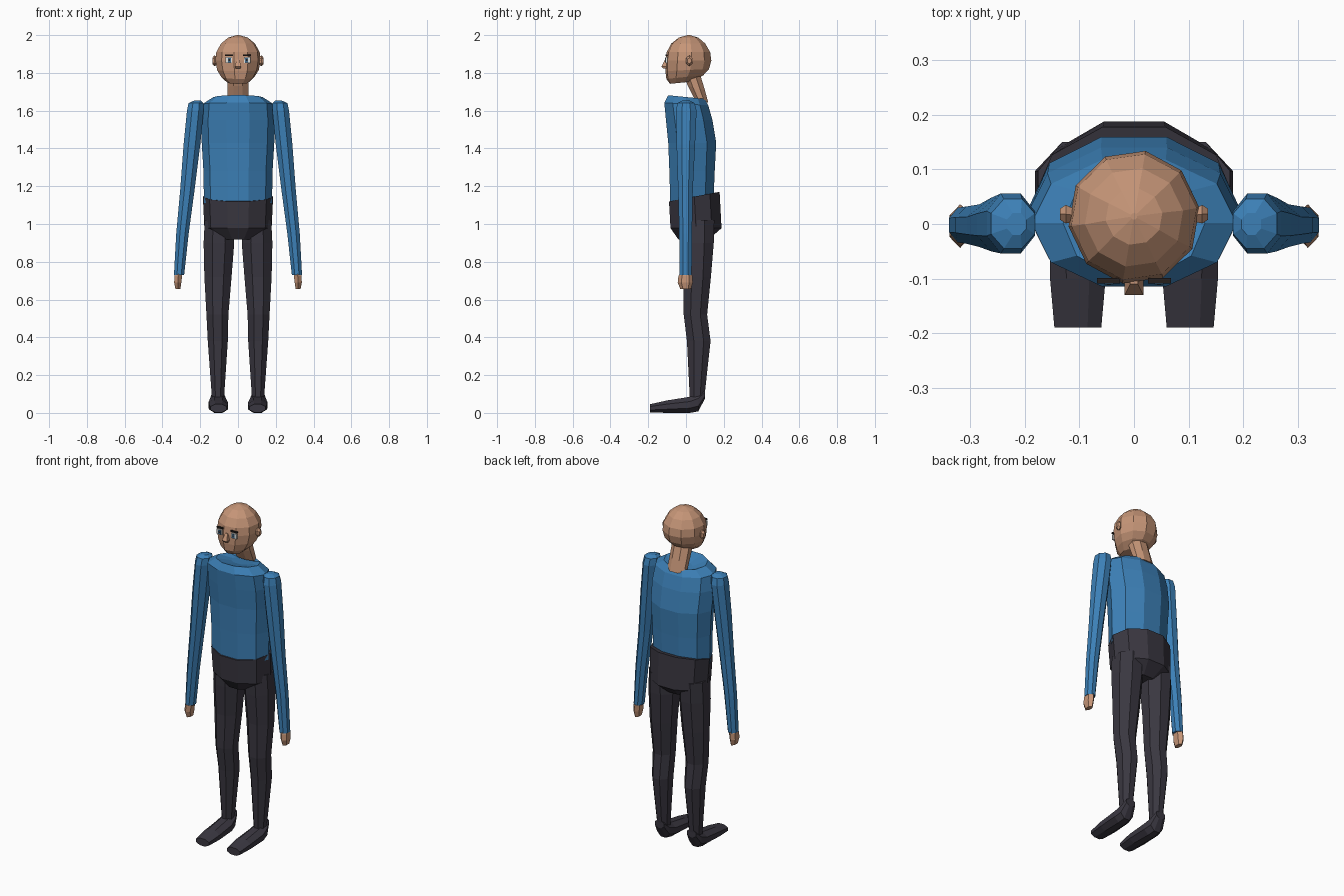
import bpy, bmesh, math
from mathutils import Matrix


def material(name, rgb):
    m = bpy.data.materials.new(name)
    m.diffuse_color = (*rgb, 1)
    return m


SKIN = material("skin", (0.56, 0.30, 0.185))
BLUE = material("shirt blue", (0.045, 0.215, 0.47))
DARK = material("trouser charcoal", (0.042, 0.038, 0.052))
WHITE = material("eye white", (0.75, 0.75, 0.72))
IRIS = material("iris blue", (0.05, 0.14, 0.25))
BROW = material("brow dark", (0.02, 0.014, 0.012))


def finish(name, bm, mat, mirror):
    bmesh.ops.recalc_face_normals(bm, faces=bm.faces)
    me = bpy.data.meshes.new(name)
    bm.to_mesh(me)
    bm.free()
    me.materials.append(mat)
    ob = bpy.data.objects.new(name, me)
    bpy.context.collection.objects.link(ob)
    if mirror:
        ob.modifiers.new("mirror", "MIRROR").use_mirror_merge = False
    return ob


def loft(name, rings, mat, n=8, off=0.0, axis="z", mirror=False):
    """Ring = (position along axis, centre u, half width u, v min, v max, tilt along v)."""
    angs = [math.radians(off) + math.tau * i / n for i in range(n)]
    mu = max(abs(math.cos(a)) for a in angs)
    mv = max(abs(math.sin(a)) for a in angs)
    bm = bmesh.new()
    loops = []
    for ring in rings:
        t, cu, hu, v0, v1 = ring[:5]
        tilt = ring[5] if len(ring) > 5 else 0
        loop = []
        for a in angs:
            dv = math.sin(a) / mv * (v1 - v0) / 2
            u, v, w = cu + hu * math.cos(a) / mu, (v0 + v1) / 2 + dv, t + tilt * dv
            co = {"z": (u, v, w), "y": (u, w, v), "x": (w, u, v)}[axis]
            loop.append(bm.verts.new(co))
        loops.append(loop)
    for a, b in zip(loops, loops[1:]):
        for i in range(n):
            j = (i + 1) % n
            bm.faces.new((a[i], a[j], b[j], b[i]))
    bm.faces.new(loops[0])
    bm.faces.new(loops[-1])
    return finish(name, bm, mat, mirror)


def plate(name, centre, size, mat):
    bm = bmesh.new()
    bmesh.ops.create_cube(bm, size=1, matrix=Matrix.Translation(centre) @ Matrix.Diagonal((*size, 1)))
    return finish(name, bm, mat, True)


# Shirt body with a sunken neck opening
loft("shirt", [
    (1.11, 0, 0.18, -0.083, 0.145),
    (1.28, 0, 0.183, -0.088, 0.152),
    (1.43, 0, 0.192, -0.094, 0.16),
    (1.55, 0, 0.196, -0.106, 0.14),
    (1.635, 0, 0.188, -0.115, 0.118, -0.06),
    (1.672, 0, 0.13, -0.095, 0.098, -0.1),
    (1.650, 0, 0.065, -0.01, 0.095, -0.1)], BLUE, n=10)

# Trouser seat
loft("hips", [
    (0.918, 0, 0.10, -0.04, 0.12),
    (0.978, 0, 0.178, -0.082, 0.188),
    (1.145, 0, 0.186, -0.09, 0.178, 0.19)], DARK, n=10)

# Legs
loft("leg", [
    (0.08, 0.106, 0.032, 0.02, 0.097),
    (0.38, 0.107, 0.053, 0.005, 0.13),
    (0.52, 0.109, 0.058, -0.012, 0.112),
    (0.72, 0.106, 0.072, -0.012, 0.132),
    (0.90, 0.101, 0.081, -0.025, 0.147),
    (1.02, 0.101, 0.075, -0.03, 0.15)], DARK, off=22.5, mirror=True)

# Shoes, lofted from toe to heel
loft("shoe", [
    (-0.19, 0.103, 0.043, 0.003, 0.046),
    (-0.10, 0.103, 0.051, 0.0, 0.066),
    (0.02, 0.105, 0.050, 0.0, 0.085),
    (0.065, 0.106, 0.042, 0.008, 0.105),
    (0.10, 0.106, 0.030, 0.075, 0.122)], DARK, off=22.5, axis="y", mirror=True)

# Sleeves
loft("arm", [
    (0.73, 0.312, 0.027, -0.034, 0.03),
    (0.95, 0.294, 0.033, -0.036, 0.032),
    (1.18, 0.268, 0.038, -0.042, 0.036),
    (1.42, 0.244, 0.044, -0.050, 0.048),
    (1.60, 0.226, 0.044, -0.054, 0.056),
    (1.64, 0.222, 0.040, -0.045, 0.046),
    (1.653, 0.215, 0.018, -0.02, 0.02)], BLUE, off=22.5, mirror=True)

# Hands
loft("hand", [
    (0.655, 0.318, 0.013, -0.030, 0.026),
    (0.69, 0.319, 0.019, -0.044, 0.036),
    (0.725, 0.316, 0.020, -0.040, 0.034),
    (0.76, 0.311, 0.018, -0.022, 0.02)], SKIN, n=6, off=30, mirror=True)

# Neck leaning forward into the head
loft("neck", [
    (1.652, 0, 0.056, 0.045, 0.118, -0.25),
    (1.72, 0, 0.056, 0.01, 0.100, -0.25),
    (1.82, 0, 0.056, -0.03, 0.07, -0.25)], SKIN, off=22.5)

# Head
loft("head", [
    (1.748, 0, 0.055, -0.085, 0.03, 0.1),
    (1.778, 0, 0.088, -0.104, 0.092, 0.1),
    (1.815, 0, 0.110, -0.109, 0.122, 0.05),
    (1.865, 0, 0.120, -0.109, 0.134),
    (1.91, 0, 0.115, -0.102, 0.128),
    (1.955, 0, 0.090, -0.078, 0.102),
    (1.987, 0, 0.052, -0.038, 0.065),
    (2.0, 0, 0.006, 0.008, 0.02)], SKIN, n=10, off=8)

# Ears
loft("ear", [
    (0.108, 0.016, 0.011, 1.845, 1.883),
    (0.125, 0.018, 0.017, 1.835, 1.893),
    (0.136, 0.018, 0.010, 1.848, 1.880)], SKIN, n=6, off=30, axis="x", mirror=True)

# Nose
loft("nose", [
    (1.822, 0, 0.012, -0.118, -0.09),
    (1.834, 0, 0.017, -0.130, -0.09),
    (1.872, 0, 0.007, -0.110, -0.09)], SKIN, n=4, off=45)

# Eyes and brows as thin plates
plate("eye", (0.048, -0.104, 1.868), (0.034, 0.0095, 0.030), WHITE)
plate("iris", (0.046, -0.108, 1.868), (0.016, 0.006, 0.024), IRIS)
plate("pupil", (0.046, -0.109, 1.868), (0.007, 0.006, 0.010), BROW)
plate("eyebrow", (0.047, -0.104, 1.893), (0.042, 0.0095, 0.008), BROW)
